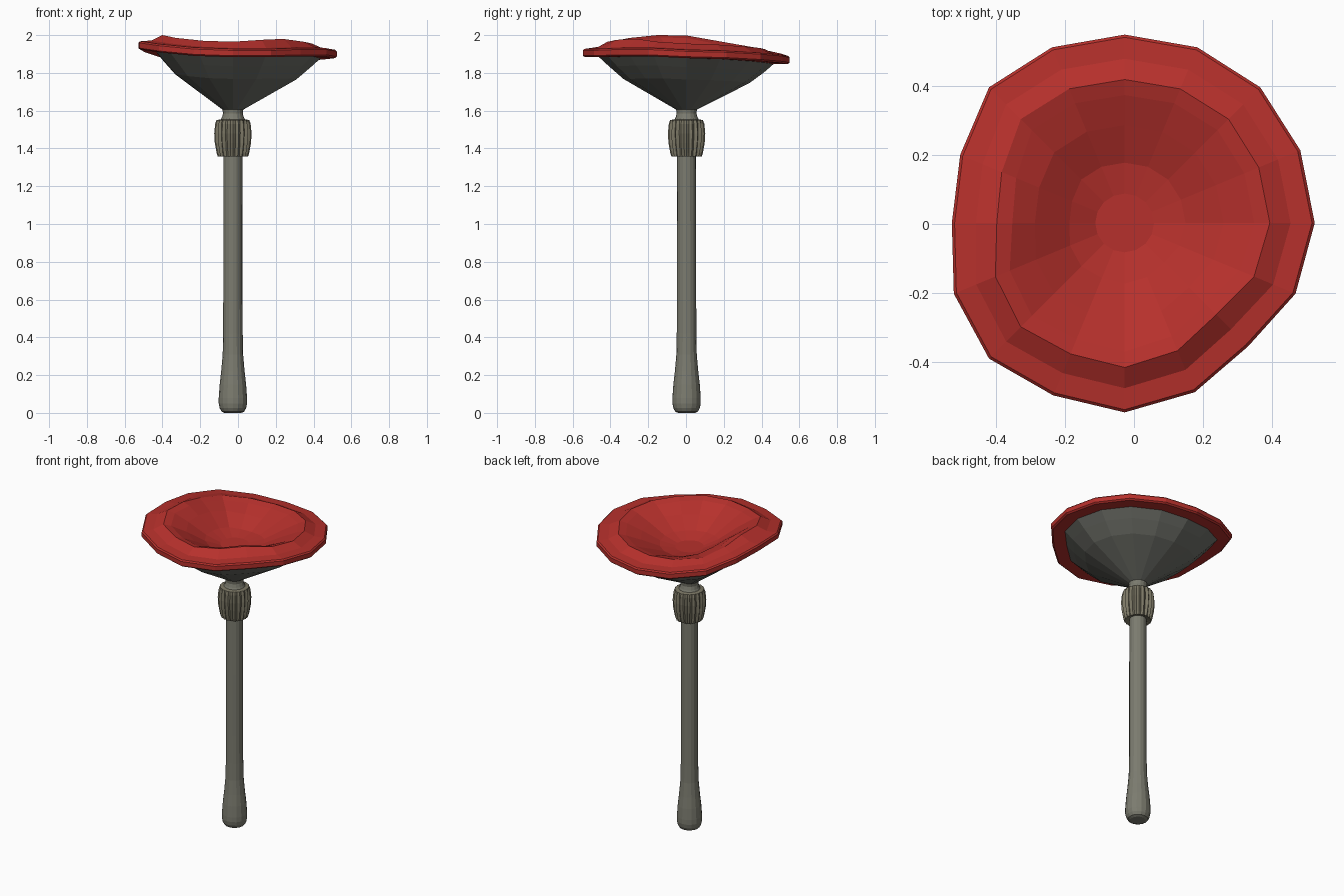
import bpy, bmesh, math

if "Cube" in bpy.data.objects:
    bpy.data.objects.remove(bpy.data.objects["Cube"])

CX, CY, N = -0.027, 0.003, 16      # stalk axis and number of cap segments


def material(name, rgb):
    m = bpy.data.materials.new(name)
    m.diffuse_color = (*rgb, 1)
    m.use_nodes = True
    m.node_tree.nodes["Principled BSDF"].inputs["Base Color"].default_value = m.diffuse_color
    return m


STALK = material("stalk_grey", (0.20, 0.20, 0.16))
FRILL = material("frill_tan", (0.20, 0.185, 0.13))
GILL = material("gill_grey", (0.15, 0.155, 0.135))
RED = material("cap_red", (0.47, 0.03, 0.025))


def loft(name, rings, mat, cap_start=True, cap_end=True):
    """Bridge a list of equal-length rings of points into one surface."""
    bm = bmesh.new()
    loops = [[bm.verts.new(p) for p in ring] for ring in rings]
    n = len(loops[0])
    for a, b in zip(loops, loops[1:]):
        for i in range(n):
            j = (i + 1) % n
            bm.faces.new((a[i], a[j], b[j], b[i]))
    if cap_start:
        bm.faces.new(loops[0][::-1])
    if cap_end:
        bm.faces.new(loops[-1])
    me = bpy.data.meshes.new(name)
    bm.to_mesh(me)
    bm.free()
    me.materials.append(mat)
    ob = bpy.data.objects.new(name, me)
    bpy.context.collection.objects.link(ob)
    return ob


def point(i, n, r, z):
    a = 2 * math.pi * i / n
    return (CX + r * math.cos(a), CY + r * math.sin(a), z)


def circle(r, z, n=16):
    return [point(i, n, r, z) for i in range(n)]


# Stalk with swollen foot and narrow neck
stalk = [(0.045, 0), (0.060, 0.007), (0.070, 0.025), (0.075, 0.05), (0.075, 0.08),
         (0.070, 0.15), (0.062, 0.22), (0.054, 0.31), (0.052, 0.42), (0.051, 0.6),
         (0.051, 1.0), (0.05, 1.36), (0.05, 1.52), (0.066, 1.55), (0.058, 1.565),
         (0.052, 1.585), (0.056, 1.61), (0.05, 1.63)]
loft("stalk", [circle(r, z) for r, z in stalk], STALK)

# Pleated frill around the stalk
PLEATS = 20


def pleat(r, z, depth):
    n = PLEATS * 4
    return [point(i, n, r - depth * (0, 0.5, 1, 0.5)[i % 4], z) for i in range(n)]


frill = [(0.05, 1.365, 0), (0.080, 1.357, 0.006), (0.086, 1.375, 0.010),
         (0.096, 1.43, 0.013), (0.099, 1.48, 0.013), (0.094, 1.53, 0.010),
         (0.087, 1.55, 0.004), (0.05, 1.557, 0)]
loft("frill", [pleat(*f) for f in frill], FRILL)

# Wavy outline of the cap: rim radius, rim height and ridge height per segment
RIM_R = [.55, .55, .555, .55, .545, .55, .555, .515,
         .50, .535, .555, .54, .548, .53, .505, .535]
RIM_Z = [1.90, 1.895, 1.885, 1.875, 1.868, 1.88, 1.905, 1.932,
         1.945, 1.945, 1.93, 1.912, 1.905, 1.905, 1.91, 1.91]
RIDGE_Z = [1.955, 1.95, 1.94, 1.932, 1.925, 1.93, 1.945, 1.972,
           1.998, 2.0, 1.985, 1.97, 1.965, 1.975, 1.98, 1.965]


def rim_ring(inset, dz):
    return [point(i, N, RIM_R[i] - inset, RIM_Z[i] + dz) for i in range(N)]


def ridge_ring(inset, dz):
    return [point(i, N, RIM_R[i] - inset, RIDGE_Z[i] + dz) for i in range(N)]


def wavy_ring(scale, z, wave):
    return [point(i, N, RIM_R[i] * scale, z + wave * (RIM_Z[i] - 1.905))
            for i in range(N)]


# Red cap: rim underside, rim edge, step up to the ridge, then the shallow bowl
loft("cap_top", [
    rim_ring(0.11, -0.022), rim_ring(0.01, -0.022), rim_ring(0, -0.014),
    rim_ring(0, 0.014), rim_ring(0.008, 0.022), rim_ring(0.07, 0.027),
    ridge_ring(0.13, 0), ridge_ring(0.175, -0.013),
    wavy_ring(0.52, 1.907, 0.8), wavy_ring(0.32, 1.85, 0.4),
    circle(0.085, 1.825)], RED, cap_start=False)

# Grey cone under the cap
loft("cap_underside", [
    circle(0.054, 1.605), wavy_ring(0.61, 1.768, 0.6),
    wavy_ring(0.75, 1.835, 0.9), rim_ring(0.085, -0.022)], GILL, cap_end=False)
